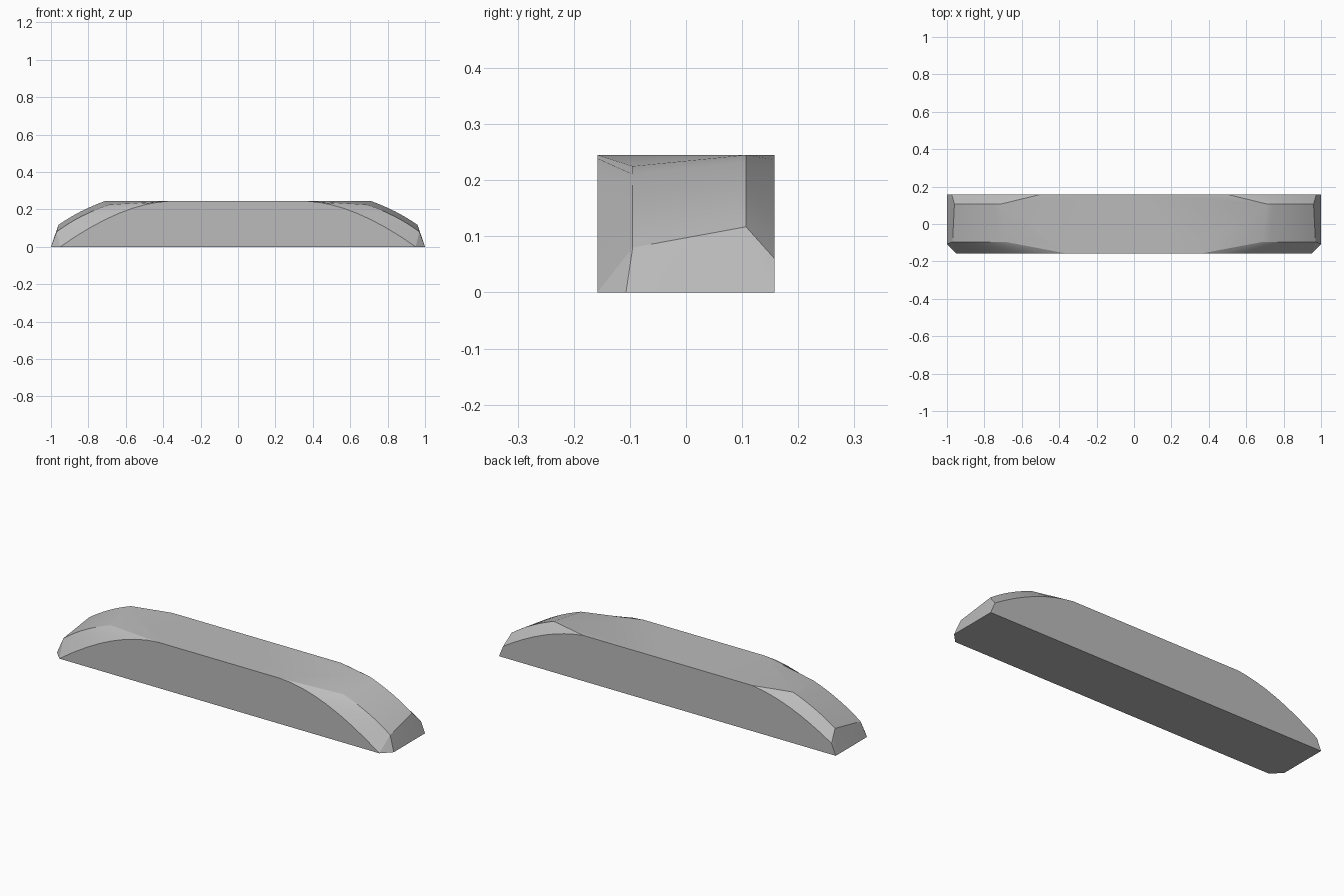
import bpy
import bmesh
import math
from mathutils import Vector

# Remove the default cube
cube = bpy.data.objects.get("Cube")
if cube:
    bpy.data.objects.remove(cube, do_unlink=True)

HEIGHT = 0.245
DEPTH = 0.158
STEPS = 8

# Plain grey material
grey = bpy.data.materials.new("plain_grey")
grey.use_nodes = True
colour = (0.5, 0.5, 0.5, 1.0)
grey.diffuse_color = colour
grey.node_tree.nodes["Principled BSDF"].inputs["Base Color"].default_value = colour

bm = bmesh.new()


def vert(x, y, z):
    return bm.verts.new((x, y, z))


def arc(y, start, control, end):
    """Quadratic curve of vertices in the plane at depth y."""
    a, b, c = Vector(start), Vector(control), Vector(end)
    points = []
    for i in range(STEPS + 1):
        t = i / STEPS
        p = a * (1 - t) ** 2 + b * 2 * t * (1 - t) + c * t * t
        points.append(vert(p.x, y, p.y))
    return points


def strip(a, b):
    for i in range(STEPS):
        bm.faces.new((a[i], a[i + 1], b[i + 1], b[i]))


# Four curves running down the rounded end, front to back
front = arc(-DEPTH, (0.36, HEIGHT), (0.62, 0.235), (0.95, 0))
front_ridge = arc(-0.095, (0.69, 0.225), (0.85, 0.17), (0.97, 0.08))
back_ridge = arc(0.107, (0.71, HEIGHT), (0.85, 0.195), (0.96, 0.117))
back = arc(DEPTH, (0.5, HEIGHT), (0.72, 0.22), (0.975, 0.06))
strip(front, front_ridge)
strip(front_ridge, back_ridge)
strip(back_ridge, back)

# Middle section and bottom corners
mid_ft, mid_bt = vert(0, -DEPTH, HEIGHT), vert(0, DEPTH, HEIGHT)
mid_fb, mid_bb = vert(0, -DEPTH, 0), vert(0, DEPTH, 0)
dip = vert(0.49, -0.08, HEIGHT)
toe_front, toe_back = vert(1, -0.107, 0), vert(1, DEPTH, 0)

# Flat top with the shallow dip at its front corner
bm.faces.new((mid_ft, front[0], dip, back_ridge[0], back[0], mid_bt))
bm.faces.new((front[0], front_ridge[0], dip))
bm.faces.new((dip, front_ridge[0], back_ridge[0]))

# Flat front, back and underside
bm.faces.new([mid_ft, mid_fb] + front[::-1])
bm.faces.new([mid_bb, mid_bt] + back + [toe_back])
bm.faces.new((mid_fb, mid_bb, toe_back, toe_front, front[-1]))

# Blunt end
bm.faces.new((front[-1], toe_front, front_ridge[-1]))
bm.faces.new((front_ridge[-1], toe_front, back_ridge[-1]))
bm.faces.new((toe_front, toe_back, back_ridge[-1]))
bm.faces.new((back_ridge[-1], toe_back, back[-1]))

bmesh.ops.recalc_face_normals(bm, faces=bm.faces)
# The half is open at the centre, so check the underside faces down
under = min(bm.faces, key=lambda f: f.calc_center_median().z)
if under.normal.z > 0:
    bmesh.ops.reverse_faces(bm, faces=bm.faces)

mesh = bpy.data.meshes.new("rounded_bar")
bm.to_mesh(mesh)
bm.free()
mesh.materials.append(grey)
bar = bpy.data.objects.new("rounded_bar", mesh)
bpy.context.collection.objects.link(bar)

# Mirror the second end, then smooth the gentle curves only
mirror = bar.modifiers.new("mirror", 'MIRROR')
mirror.use_clip = True
bpy.ops.object.select_all(action='DESELECT')
bar.select_set(True)
bpy.context.view_layer.objects.active = bar
bpy.ops.object.modifier_apply(modifier="mirror")
bpy.ops.object.shade_smooth_by_angle(angle=math.radians(15))
